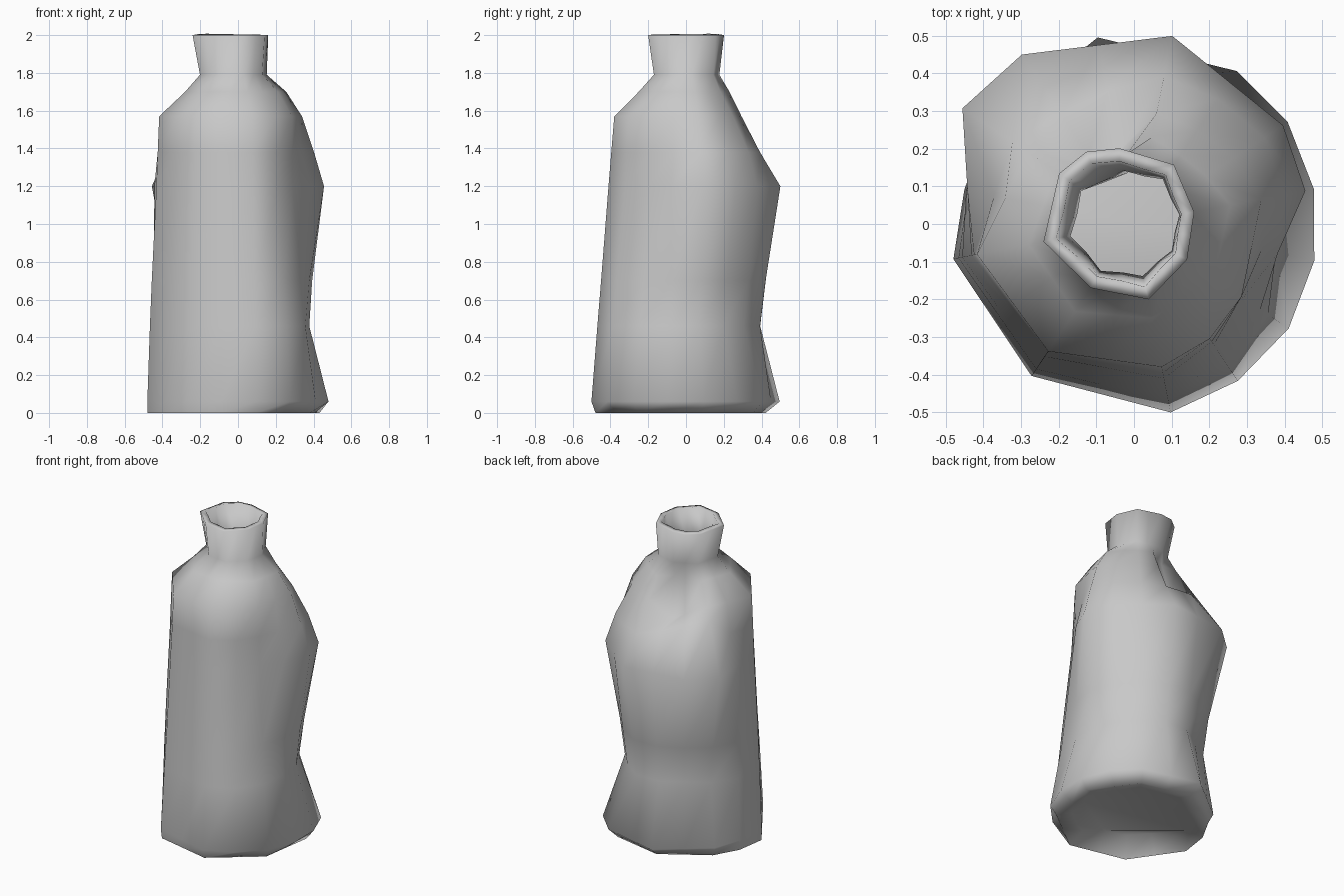
import bpy
import bmesh
import math

if "Cube" in bpy.data.objects:
    bpy.data.objects.remove(bpy.data.objects["Cube"], do_unlink=True)

SIDES = 16
STEP = math.tau / SIDES
START = math.radians(11)


def make_material(name, colour):
    material = bpy.data.materials.new(name)
    material.use_nodes = True
    material.diffuse_color = colour
    shader = material.node_tree.nodes["Principled BSDF"]
    shader.inputs["Base Color"].default_value = colour
    shader.inputs["Roughness"].default_value = 0.6
    return material


def chord_radius(side, corners):
    """Radius at a side, on the straight chord between the neighbouring corners."""
    if side in corners:
        return corners[side]
    before = max(corner for corner in corners if corner < side)
    after = min((corner for corner in corners if corner > side), default=SIDES)
    near, far = corners[before], corners[after % SIDES]
    span, part = (after - before) * STEP, (side - before) * STEP
    return near * far * math.sin(span) / (near * math.sin(part) + far * math.sin(span - part))


def add_ring(mesh, height, corners, lifts={}):
    """A closed ring; corners maps a side to its radius, lifts to a change of height."""
    ring = []
    for side in range(SIDES):
        radius = chord_radius(side, corners)
        angle = START + side * STEP
        ring.append(mesh.verts.new((radius * math.cos(angle), radius * math.sin(angle),
                                    height + lifts.get(side, 0))))
    return ring


def bridge(mesh, lower, upper):
    """Quads between two rings, facing outwards."""
    for side in range(SIDES):
        following = (side + 1) % SIDES
        mesh.faces.new((lower[side], lower[following], upper[following], upper[side]))


mesh = bmesh.new()
rings = []

# Base: a floor pushed up at one side, then the foot and the widest point just above it
foot = {0: .44, 2: .43, 4: .43, 6: .44, 7: .46, 8: .487, 10: .48, 12: .488, 14: .46}
rings.append(add_ring(mesh, .02, {side: radius * .8 for side, radius in foot.items()},
                      {8: .04, 9: .08, 10: .09, 11: .08, 12: .04}))
rings.append(add_ring(mesh, 0, foot))
rings.append(add_ring(mesh, .06, {0: .487, 1: .49, 2: .49, 3: .46, 4: .505, 6: .47, 7: .46, 8: .489,
                                  10: .487, 12: .51, 13: .5, 14: .496, 15: .489}))

# Body: crushed inwards at the lower back, bulging out above
rings.append(add_ring(mesh, .46, {0: .375, 1: .36, 2: .37, 3: .4, 4: .4, 6: .41, 7: .45,
                                  8: .475, 10: .465, 12: .478, 13: .465, 14: .43, 15: .385}))
rings.append(add_ring(mesh, .7, {0: .4, 1: .39, 2: .4, 3: .43, 4: .43, 5: .42, 6: .44, 7: .455,
                                 8: .465, 10: .45, 12: .458, 13: .44, 14: .405, 15: .385}))
rings.append(add_ring(mesh, 1.2, {0: .464, 1: .475, 3: .51, 5: .54, 6: .55, 8: .44,
                                  10: .425, 12: .418, 13: .385, 14: .35, 15: .39}))

# Shoulder: a pocket folded in at the back, behind a raised crest
rings.append(add_ring(mesh, 1.38, {0: .41, 1: .415, 2: .4, 3: .4, 4: .36, 5: .35, 6: .39,
                                   8: .433, 10: .415, 12: .403, 13: .375, 14: .345},
                      {4: .04, 5: .09, 6: .12}))
rings.append(add_ring(mesh, 1.57, {0: .345, 1: .32, 2: .3, 3: .3, 4: .2, 5: .22, 6: .34,
                                   8: .425, 10: .408, 12: .387, 13: .365, 14: .345},
                      {4: -.14, 5: -.09}))
rings.append(add_ring(mesh, 1.7, {0: .26, 1: .23, 2: .22, 3: .235, 4: .17, 5: .17, 6: .25,
                                  8: .285, 10: .28, 12: .255, 14: .255}))

# Neck, flaring to the open rim
rings.append(add_ring(mesh, 1.79, {0: .155, 2: .175, 4: .18, 6: .2, 8: .205,
                                   10: .185, 12: .173, 14: .155}))
rings.append(add_ring(mesh, 2, {0: .163, 2: .19, 4: .205, 5: .23, 6: .24, 8: .245,
                                10: .205, 12: .204, 14: .17}))

for lower, upper in zip(rings, rings[1:]):
    bridge(mesh, lower, upper)
mesh.faces.new(list(reversed(rings[0])))

data = bpy.data.meshes.new("crumpled_bottle")
mesh.to_mesh(data)
mesh.free()
bottle = bpy.data.objects.new("crumpled_bottle", data)
bpy.context.collection.objects.link(bottle)
data.materials.append(make_material("plain grey", (0.58, 0.58, 0.58, 1)))

# Smooth walls and a soft foot
bpy.context.view_layer.objects.active = bottle
bottle.select_set(True)
bpy.ops.object.shade_smooth_by_angle(angle=math.radians(80))

# Wall thickness, so the open neck shows the inside
wall = bottle.modifiers.new("wall", 'SOLIDIFY')
wall.thickness = 0.035
wall.offset = -1
